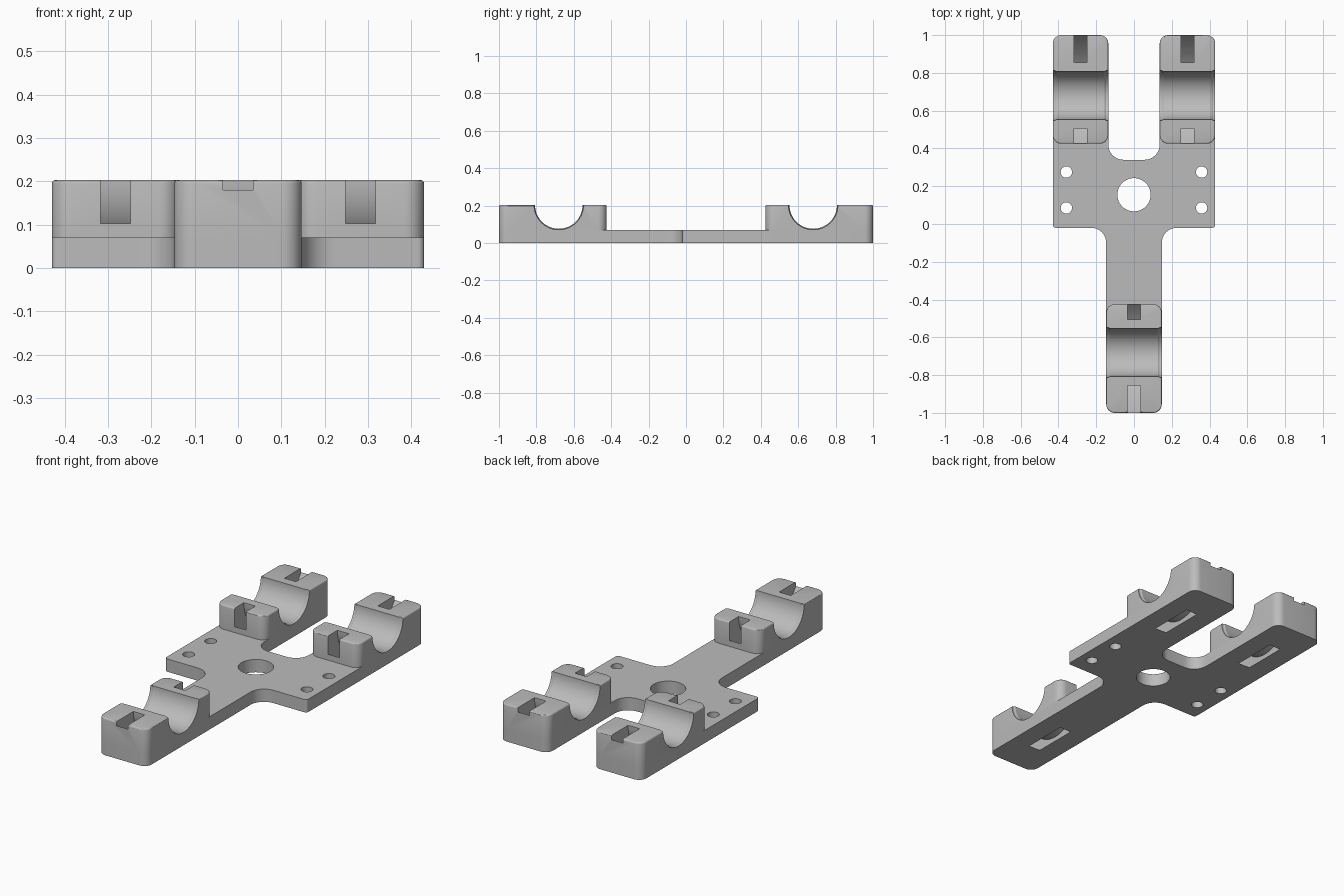
import bpy, bmesh, math
from mathutils import Vector, Matrix

if "Cube" in bpy.data.objects:
    bpy.data.objects.remove(bpy.data.objects["Cube"])

grey = bpy.data.materials.new("light grey")
grey.use_nodes = True
COLOUR = (0.5, 0.5, 0.5, 1)
grey.diffuse_color = COLOUR
grey.node_tree.nodes["Principled BSDF"].inputs["Base Color"].default_value = COLOUR

THICK, TOP = 0.07, 0.203
HALF, ARM_X = 0.147, 0.283
BORE_Y, INNER_Y = 0.68, 0.425


def rounded(corners, steps=8):
    """Polygon outline with each (x, y, radius) corner rounded."""
    pts = []
    for i, (x, y, r) in enumerate(corners):
        p = Vector((x, y))
        a = (Vector(corners[i - 1][:2]) - p).normalized()
        b = (Vector(corners[(i + 1) % len(corners)][:2]) - p).normalized()
        centre = p + (a + b) * r
        for k in range(steps + 1):
            t = math.pi / 2 * k / steps
            pts.append(centre - b * r * math.cos(t) - a * r * math.sin(t))
    return pts


def prism(name, pts, low, high, axis="z", bevel=0.0):
    """Extrude an outline along z, or a (y, z) outline along x."""
    bm = bmesh.new()
    if axis == "z":
        base = [bm.verts.new((p[0], p[1], low)) for p in pts]
        step = Vector((0, 0, high - low))
    else:
        base = [bm.verts.new((low, p[0], p[1])) for p in pts]
        step = Vector((high - low, 0, 0))
    face = bm.faces.new(base)
    new = bmesh.ops.extrude_face_region(bm, geom=[face])["geom"]
    bmesh.ops.translate(bm, vec=step, verts=[g for g in new if isinstance(g, bmesh.types.BMVert)])
    if bevel:
        rim = [e for e in bm.edges if all(abs(v.co.z - high) < 1e-5 for v in e.verts)]
        bmesh.ops.bevel(bm, geom=rim, offset=bevel, segments=3, profile=0.5, affect="EDGES")
    return finish(name, bm)


def finish(name, bm):
    bmesh.ops.recalc_face_normals(bm, faces=bm.faces)
    mesh = bpy.data.meshes.new(name)
    bm.to_mesh(mesh)
    bm.free()
    mesh.materials.append(grey)
    obj = bpy.data.objects.new(name, mesh)
    bpy.context.collection.objects.link(obj)
    return obj


def lathe(name, rings, centre, axis="z", sides=48):
    """Solid of revolution from (position, radius) rings."""
    bm = bmesh.new()
    loops = []
    for pos, r in rings:
        loops.append([bm.verts.new((r * math.cos(math.tau * k / sides),
                                    r * math.sin(math.tau * k / sides), pos)) for k in range(sides)])
    for a, b in zip(loops, loops[1:]):
        for k in range(sides):
            n = (k + 1) % sides
            bm.faces.new((a[k], a[n], b[n], b[k]))
    bm.faces.new(loops[0])
    bm.faces.new(loops[-1])
    if axis == "x":
        bm.transform(Matrix.Rotation(math.pi / 2, 4, "Y"))
    bm.transform(Matrix.Translation(centre))
    return finish(name, bm)


def cut(obj, cutter):
    mod = obj.modifiers.new("cut", "BOOLEAN")
    mod.operation, mod.solver, mod.object = "DIFFERENCE", "EXACT", cutter
    cutter.hide_render = True
    cutter.hide_set(True)


# Base plate: forked body with a single stem at the front
side = [(HALF, -1, 0.045), (HALF, -0.02, 0.08), (0.43, -0.02, 0.015),
        (0.43, 1, 0.045), (0.136, 1, 0.045), (0.136, 0.34, 0.08)]
plate = prism("base_plate", rounded(side + [(-x, y, r) for x, y, r in reversed(side)]), 0, THICK)

# Centre hole and four screw holes
holes = [(0, 0.155, 0.088)] + [(x, y, 0.03) for x in (-0.358, 0.358) for y in (0.085, 0.275)]
for x, y, r in holes:
    cut(plate, lathe("hole_cutter", [(-0.1, r), (0.2, r)], (x, y, 0)))

# Strap channel section: a sloping floor outside, a round saddle inside
span = 0.36
floor = [(d, 2.07 * (d * d - 0.0156)) for d in [span * (k / 12 - 1) for k in range(25)]]
saddle = [(0.175 * math.cos(math.pi * k / 24), 0.2 - 0.175 * math.sin(math.pi * k / 24))
          for k in range(25)]
channel = floor + [(span, 0.3), (0.175, 0.3)] + saddle + [(-0.175, 0.3), (-span, 0.3)]

# Bearing blocks, each with a flared half-round bore and a strap channel
solids = [plate]
for name, x, s in (("left_block", ARM_X, 1), ("right_block", -ARM_X, 1), ("front_block", 0, -1)):
    corners = [(x - HALF, s * INNER_Y, 0.045), (x + HALF, s * INNER_Y, 0.045),
               (x + HALF, s, 0.045), (x - HALF, s, 0.045)]
    block = prism(name, rounded(corners), THICK, TOP, bevel=0.008)
    bore = lathe("bore_cutter", [(-0.16, 0.132), (-0.136, 0.132), (-0.128, 0.127),
                                 (0.128, 0.127), (0.136, 0.132), (0.16, 0.132)],
                 (x, s * BORE_Y, TOP), "x", 64)
    strap = prism("strap_cutter", [(s * (BORE_Y + d), z) for d, z in channel],
                  x - 0.035, x + 0.035, "x")
    cut(block, bore)
    cut(block, strap)
    cut(plate, strap)
    solids.append(block)

# Smooth the curved faces, keeping edges sharp
for obj in solids:
    depsgraph = bpy.context.evaluated_depsgraph_get()
    mesh = bpy.data.meshes.new_from_object(obj.evaluated_get(depsgraph))
    obj.modifiers.clear()
    obj.data = mesh
for obj in [o for o in bpy.data.objects if o.name.split(".")[0].endswith("_cutter")]:
    bpy.data.objects.remove(obj)
bpy.ops.object.select_all(action="DESELECT")
for obj in solids:
    obj.select_set(True)
bpy.context.view_layer.objects.active = plate
bpy.ops.object.shade_smooth_by_angle(angle=math.radians(30))
